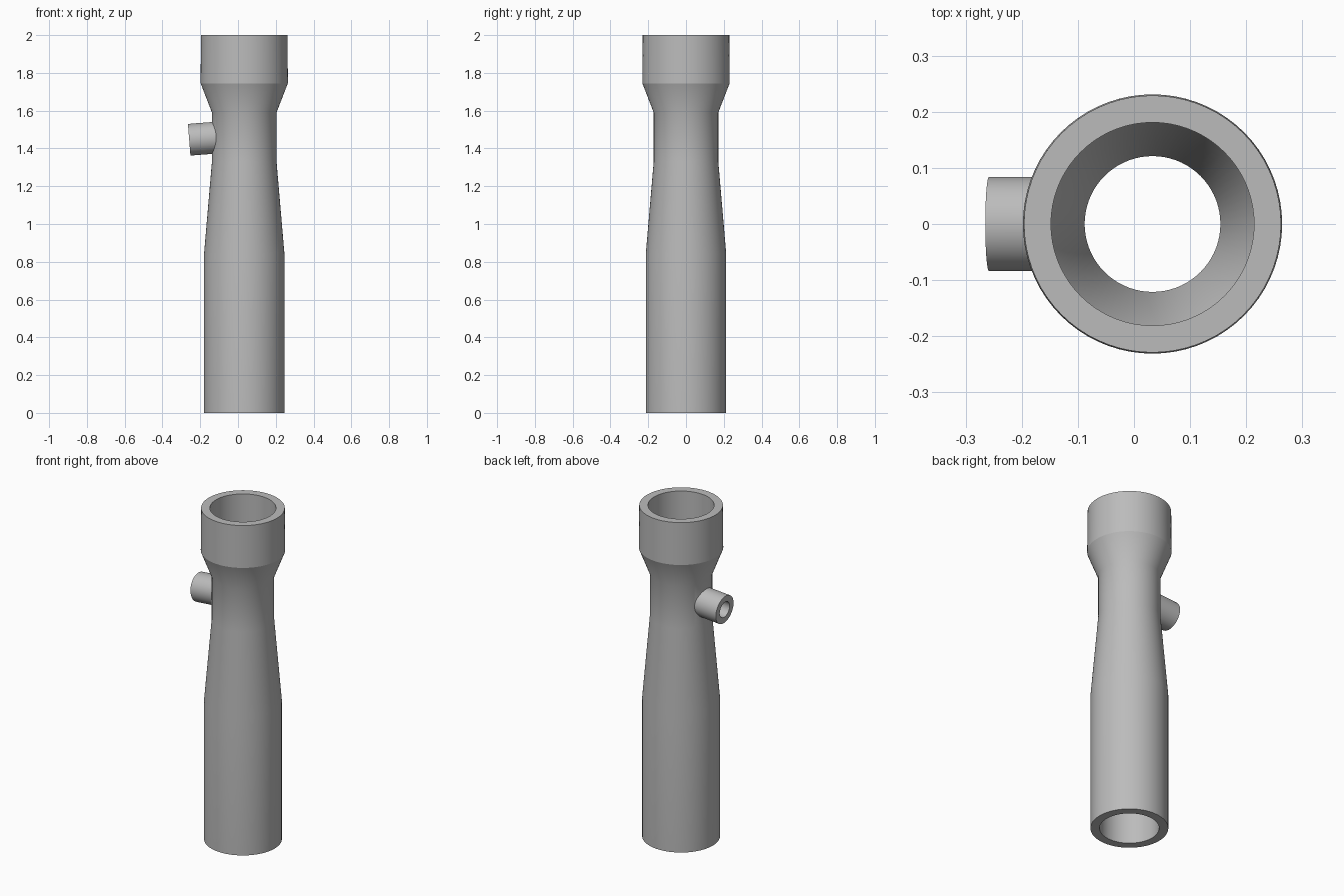
import bpy, bmesh, math
from mathutils import Vector

if "Cube" in bpy.data.objects:
    bpy.data.objects.remove(bpy.data.objects["Cube"], do_unlink=True)

AXIS_X = 0.033
LIP_Z = 1.745
SEGMENTS = 72

grey = bpy.data.materials.new("plain grey")
grey.use_nodes = True
grey.diffuse_color = (0.5, 0.5, 0.5, 1)
grey.node_tree.nodes["Principled BSDF"].inputs["Base Color"].default_value = (0.5, 0.5, 0.5, 1)


def lathe(name, profile):
    """Solid of revolution from (radius, height) rings, capped at both ends."""
    bm = bmesh.new()
    rings = []
    for r, z in profile:
        rings.append([bm.verts.new((r * math.cos(a), r * math.sin(a), z))
                      for a in (2 * math.pi * i / SEGMENTS for i in range(SEGMENTS))])
    for low, high in zip(rings, rings[1:]):
        for i in range(SEGMENTS):
            j = (i + 1) % SEGMENTS
            bm.faces.new((low[i], low[j], high[j], high[i]))
    bm.faces.new(rings[0][::-1])
    bm.faces.new(rings[-1])
    mesh = bpy.data.meshes.new(name)
    bm.to_mesh(mesh)
    bm.free()
    mesh.materials.append(grey)
    obj = bpy.data.objects.new(name, mesh)
    bpy.context.collection.objects.link(obj)
    return obj


def combine(target, tool, operation):
    mod = target.modifiers.new(tool.name, "BOOLEAN")
    mod.operation, mod.object, mod.solver = operation, tool, "EXACT"
    bpy.context.view_layer.objects.active = target
    bpy.ops.object.modifier_apply(modifier=mod.name)
    bpy.data.objects.remove(tool, do_unlink=True)


# Main pipe: straight tail, tapered throat, flared socket
body = lathe("pipe_body", [(0.213, 0), (0.213, 0.84), (0.171, 1.33), (0.171, 1.59),
                           (0.231, LIP_Z), (0.229, 2)])
bore = lathe("pipe_bore", [(0.163, -0.1), (0.163, 0.84), (0.121, 1.33), (0.121, 1.59),
                           (0.181, LIP_Z), (0.181, 2.1)])
for part in (body, bore):
    part.location.x = AXIS_X

# Side port, tipped slightly downwards
port_end = Vector((-0.2585, 0, 1.446))
inward = Vector((0.997, 0, 0.078))
port = lathe("side_port", [(0.084, 0), (0.084, 0.25)])
port_bore = lathe("port_bore", [(0.047, -0.05), (0.047, 0.27)])
for part in (port, port_bore):
    part.location = port_end
    part.rotation_euler = inward.to_track_quat("Z", "Y").to_euler()

combine(body, port, "UNION")
combine(body, bore, "DIFFERENCE")
combine(body, port_bore, "DIFFERENCE")

# Smooth walls with crisp rims
bpy.ops.object.select_all(action="DESELECT")
body.select_set(True)
bpy.context.view_layer.objects.active = body
bpy.ops.object.shade_smooth_by_angle(angle=math.radians(30))
verts = body.data.vertices
for edge in body.data.edges:
    if all(abs(verts[v].co.z - LIP_Z) < 0.001 for v in edge.vertices):
        edge.use_edge_sharp = True
